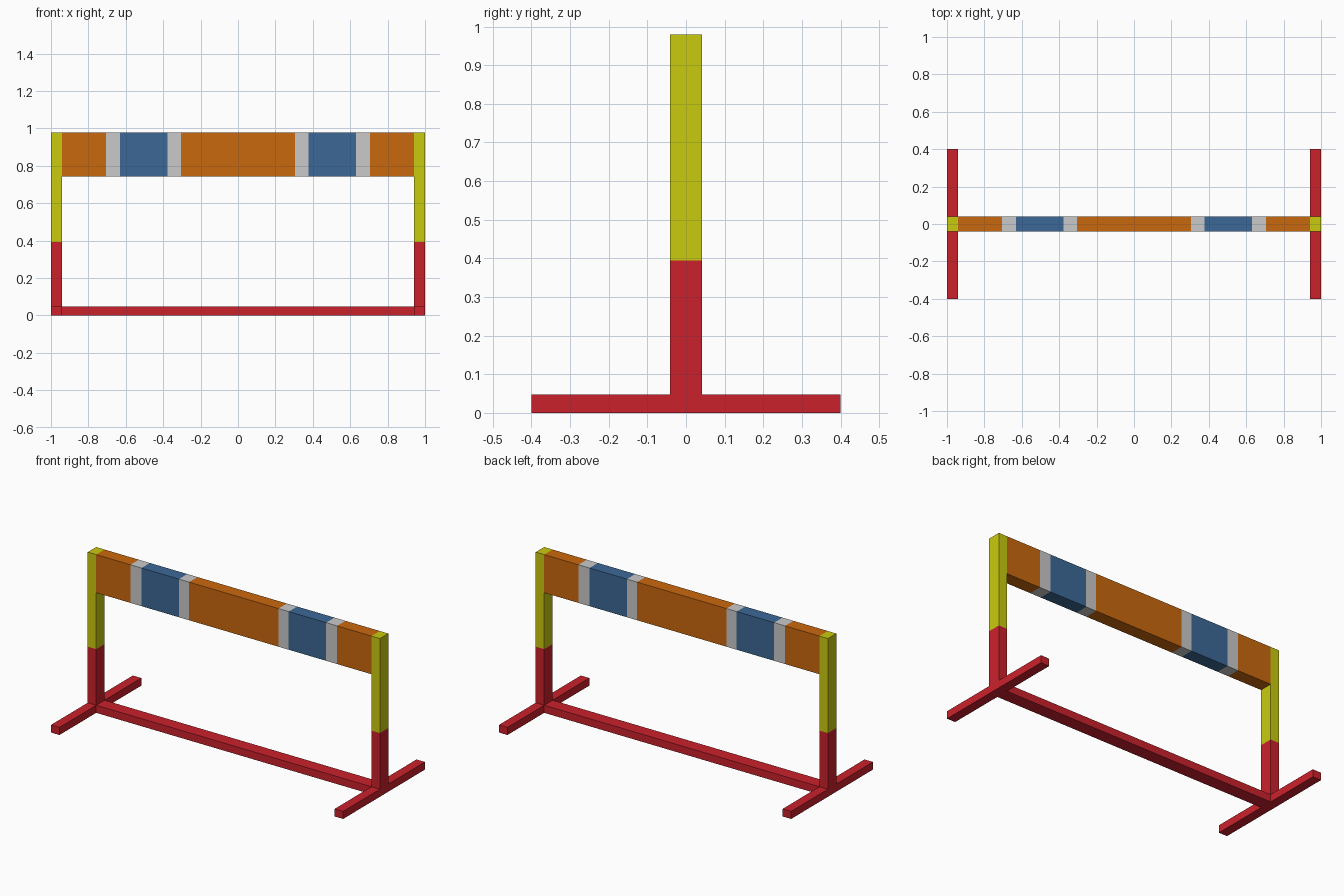
import bpy

if "Cube" in bpy.data.objects:
    bpy.data.objects.remove(bpy.data.objects["Cube"])


def material(name, rgb):
    m = bpy.data.materials.new(name)
    m.diffuse_color = (*rgb, 1.0)
    m.use_nodes = True
    m.node_tree.nodes["Principled BSDF"].inputs["Base Color"].default_value = m.diffuse_color
    return m


RED = material("red", (0.597, 0.0152, 0.0252))
YELLOW = material("yellow", (0.591, 0.591, 0.0048))
ORANGE = material("orange", (0.591, 0.138, 0.0044))
BLUE = material("blue", (0.045, 0.138, 0.305))
WHITE = material("light grey", (0.591, 0.591, 0.591))


def box(name, x, y, z, mat):
    """Axis-aligned box from (min, max) ranges."""
    bpy.ops.mesh.primitive_cube_add(size=1)
    ob = bpy.context.object
    ob.name = name
    for v in ob.data.vertices:
        v.co = [r[0] if c < 0 else r[1] for r, c in zip((x, y, z), v.co)]
    ob.data.materials.append(mat)
    return ob


INNER, HALF = 0.942, 0.041           # post inner side, frame half depth
FOOT_TOP, SPLIT, TOP = 0.047, 0.394, 0.979
BOARD_BOTTOM = 0.743
depth = (-HALF, HALF)

# Feet and two-colour posts on both sides
for side, s in (("left", -1), ("right", 1)):
    x = sorted((s * INNER, s * 1.0))
    box(f"{side}_foot", x, (-0.4, 0.4), (0, FOOT_TOP), RED)
    box(f"{side}_lower_post", x, depth, (FOOT_TOP, SPLIT), RED)
    box(f"{side}_upper_post", x, depth, (SPLIT, TOP), YELLOW)

# Bottom crossbar
box("bottom_crossbar", (-INNER, INNER), depth, (0, FOOT_TOP), RED)

# Striped top board, symmetric bands between the posts
edges = [0.306, 0.376, 0.632, 0.707, INNER]
colours = [WHITE, BLUE, WHITE, ORANGE]
box("board_centre", (-edges[0], edges[0]), depth, (BOARD_BOTTOM, TOP), ORANGE)
for side, s in (("left", -1), ("right", 1)):
    for i, mat in enumerate(colours):
        x = sorted((s * edges[i], s * edges[i + 1]))
        box(f"{side}_board_band_{i + 1}", x, depth, (BOARD_BOTTOM, TOP), mat)
